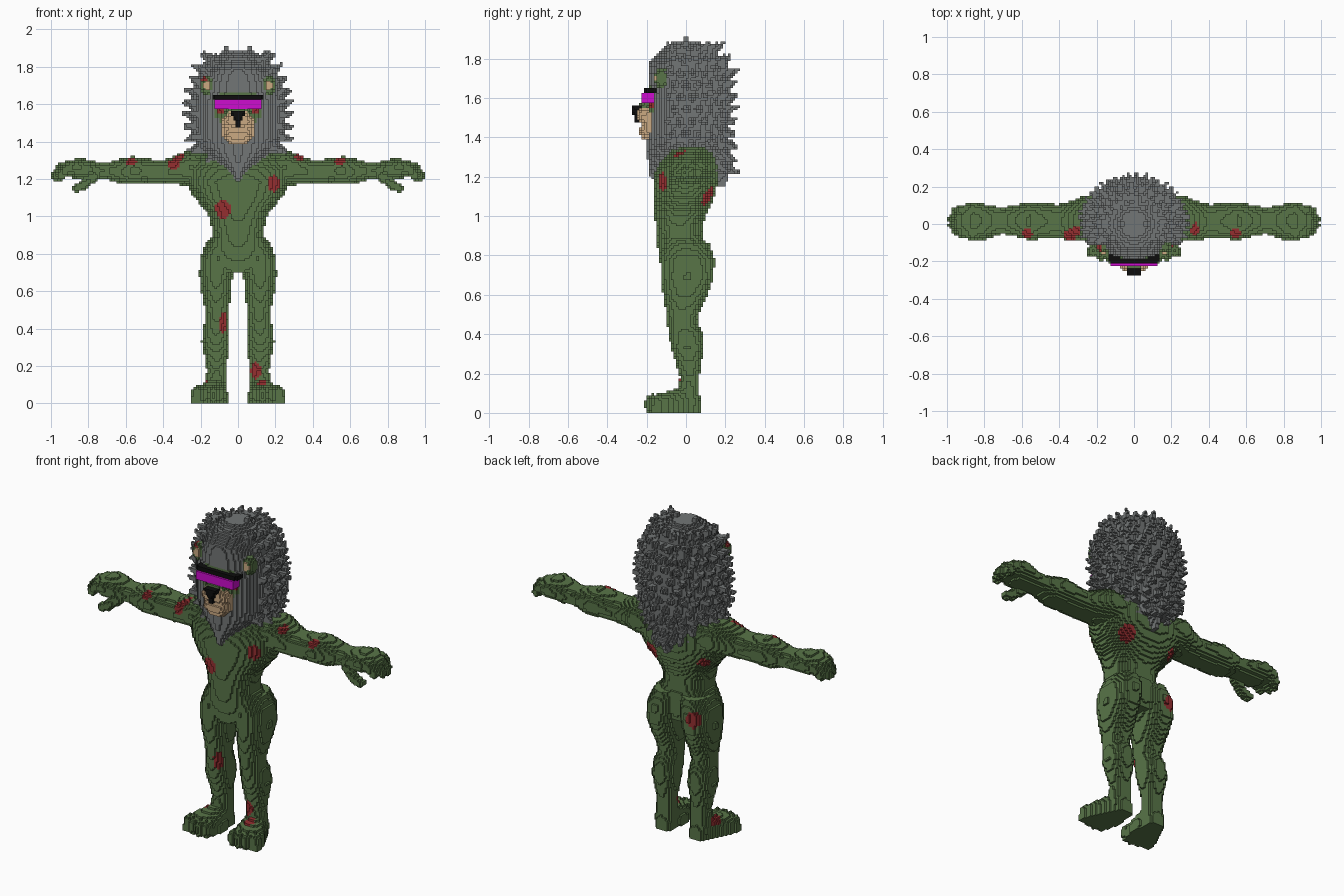
import bpy, math, random
from math import floor

random.seed(4)
V = 0.0125          # edge of one building block
grid = {}           # cell -> (part, colour)

COLOURS = {
    "green_skin": (0.098, 0.178, 0.064), "grey_fur": (0.17, 0.18, 0.18),
    "red_wound": (0.30, 0.028, 0.030), "tan_muzzle": (0.60, 0.40, 0.225),
    "black": (0.004, 0.004, 0.004), "magenta_lens": (0.61, 0.004, 0.62)}
NAMES = list(COLOURS)


def put(cell, part, colour, mirror):
    if cell[2] < 0:
        return
    grid[cell] = (part, colour)
    if mirror:
        grid[(-1 - cell[0], cell[1], cell[2])] = (part, colour)


def lerp_row(rows, t):
    for a, b in zip(rows, rows[1:]):
        if a[0] <= t <= b[0]:
            f = (t - a[0]) / (b[0] - a[0])
            return [p + (q - p) * f for p, q in zip(a, b)][1:]


def loft(part, colour, axis, rows, power=2.0, mirror=False):
    """Fill rounded cross-sections (t, b0, b1, c0, c1) along an axis."""
    rows = sorted(rows)
    others = [a for a in range(3) if a != axis]
    for i in range(floor(rows[0][0] / V), floor(rows[-1][0] / V) + 1):
        s = lerp_row(rows, (i + 0.5) * V)
        if not s:
            continue
        b0, b1, c0, c1 = s
        for j in range(floor(b0 / V), floor(b1 / V) + 1):
            u = abs(((j + 0.5) * V - (b0 + b1) / 2) / ((b1 - b0) / 2)) ** power
            for k in range(floor(c0 / V), floor(c1 / V) + 1):
                w = abs(((k + 0.5) * V - (c0 + c1) / 2) / ((c1 - c0) / 2)) ** power
                if u + w <= 1:
                    cell = [0, 0, 0]
                    cell[axis], cell[others[0]], cell[others[1]] = i, j, k
                    put(tuple(cell), part, colour, mirror)


def cells_in(c, r):
    lo = [floor((c[a] - r[a]) / V) for a in range(3)]
    hi = [floor((c[a] + r[a]) / V) for a in range(3)]
    for i in range(lo[0], hi[0] + 1):
        for j in range(lo[1], hi[1] + 1):
            for k in range(lo[2], hi[2] + 1):
                p = ((i + .5) * V, (j + .5) * V, (k + .5) * V)
                if sum(((p[a] - c[a]) / r[a]) ** 2 for a in range(3)) <= 1:
                    yield (i, j, k)


def blob(part, colour, c, r, mirror=False):
    for cell in list(cells_in(c, r)):
        put(cell, part, colour, mirror)


def sweep(part, colour, p, q, r0, r1, mirror=False, n=9):
    for s in range(n + 1):
        f = s / n
        r = r0 + (r1 - r0) * f
        blob(part, colour, [a + (b - a) * f for a, b in zip(p, q)], (r, r, r), mirror)


def box(part, colour, lo, hi):
    a = [round(v / V) for v in lo]
    b = [round(v / V) for v in hi]
    for i in range(a[0], b[0]):
        for j in range(a[1], b[1]):
            for k in range(a[2], b[2]):
                put((i, j, k), part, colour, False)


def sym(rows):
    return [(z, -h, h, y0, y1) for z, h, y0, y1 in rows]


G = "green_skin"
# torso
loft("torso", G, 2, sym([
    (.70, .15, -.12, .09), (.78, .185, -.135, .10), (.85, .17, -.145, .10),
    (.90, .14, -.15, .09), (.96, .145, -.155, .085), (1.02, .165, -.16, .11),
    (1.10, .235, -.165, .145), (1.18, .275, -.168, .165), (1.25, .29, -.15, .165),
    (1.30, .28, -.12, .155), (1.355, .2, -.08, .12)]), 2.3)
# legs
loft("legs", G, 2, [
    (.04, .06, .18, -.05, .07), (.12, .06, .172, -.04, .068), (.18, .06, .168, -.03, .067),
    (.25, .055, .18, -.05, .075), (.33, .045, .195, -.075, .092), (.40, .047, .187, -.087, .085),
    (.46, .05, .175, -.097, .055), (.52, .045, .18, -.102, .07), (.60, .037, .197, -.117, .11),
    (.68, .03, .207, -.127, .14), (.78, .01, .205, -.132, .147), (.86, .01, .17, -.12, .12)],
    2.2, True)
# feet with toes
loft("feet", G, 1, [
    (.07, .07, .155, -.06, .07), (.03, .058, .175, -.06, .115), (-.04, .055, .205, -.06, .125),
    (-.10, .055, .24, -.06, .105), (-.16, .07, .252, -.06, .09), (-.175, .08, .24, -.05, .08)],
    3, True)
for x, y in ((.09, -.165), (.133, -.172), (.177, -.165), (.222, -.145)):
    blob("feet", G, (x, y, .045), (.027, .036, .05), True)
# arms
loft("arms", G, 0, [
    (.15, -.09, .14, 1.16, 1.34), (.26, -.095, .155, 1.165, 1.355), (.33, -.085, .125, 1.17, 1.33),
    (.40, -.08, .105, 1.17, 1.30), (.50, -.08, .11, 1.175, 1.31), (.56, -.085, .115, 1.17, 1.322),
    (.62, -.07, .105, 1.17, 1.31), (.70, -.055, .09, 1.197, 1.288), (.75, -.06, .095, 1.20, 1.29),
    (.80, -.075, .107, 1.20, 1.305), (.86, -.082, .112, 1.20, 1.312), (.92, -.06, .10, 1.215, 1.295)],
    2.2, True)
# fingers and thumb
for y, tip in ((.08, .955), (.036, .973), (-.008, .97), (-.052, .945)):
    sweep("fingers", G, (.86, y, 1.265), (tip - .03, y * .9, 1.255), .035, .03, True)
    sweep("fingers", G, (tip - .03, y * .9, 1.25), (tip, y * .75, 1.217), .028, .026, True)
sweep("fingers", G, (.77, -.045, 1.215), (.83, -.065, 1.165), .03, .026, True)
sweep("fingers", G, (.83, -.065, 1.165), (.865, -.06, 1.15), .026, .024, True)

# mane: smooth core
mane = [(1.15, .02, -.10, .20), (1.20, .04, -.185, .22), (1.25, .085, -.19, .225),
        (1.30, .145, -.195, .22), (1.36, .215, -.195, .215), (1.42, .24, -.195, .215),
        (1.55, .255, -.19, .225), (1.62, .25, -.19, .225), (1.70, .23, -.19, .22),
        (1.78, .185, -.185, .185), (1.84, .13, -.13, .13), (1.885, .07, -.07, .07)]
loft("mane", "grey_fur", 2, sym(mane))
# mane: pointed tufts around sides, back and crown
for row in range(11):
    z = 1.26 + row * .056
    h, y0, y1 = lerp_row(mane, z)
    for s in range(15):
        a = math.radians(-28 + 236 * (s + .5 * (row % 2)) / 14.5)
        dx, dy = math.cos(a), math.sin(a)
        x, y = h * dx, (y0 + y1) / 2 + (y1 - y0) / 2 * dy
        lift = .05 * (z - 1.5) / .3 + random.uniform(-.01, .01)
        out = random.uniform(.03, .05)
        sweep("mane", "grey_fur", (x * .88, y - dy * .03, z),
              (x + dx * out, y + dy * out, z + lift), .035, .007, n=7)
for x, y, z in ((.065, 0, 1.91), (.07, .09, 1.87), (.15, .0, 1.865), (.135, -.08, 1.85),
                (.05, -.11, 1.85), (.05, .15, 1.86), (.2, .03, 1.80), (.11, .19, 1.81)):
    sweep("mane", "grey_fur", (x * .85, y * .85, z - .09), (x, y, z), .045, .009, True)

# face and bridge of the snout
loft("face", G, 2, sym([(1.49, .115, -.185, 0), (1.53, .135, -.192, 0),
                        (1.60, .14, -.197, 0), (1.66, .12, -.19, 0)]), 2.8)
blob("face", G, (0, -.19, 1.56), (.07, .05, .03))
# ears
blob("ears", G, (.168, -.125, 1.70), (.036, .04, .05), True)
for cell in cells_in((.163, -.16, 1.70), (.02, .03, .032)):
    if cell in grid and grid[cell][0] == "ears":
        put(cell, "ears", "tan_muzzle", True)
# muzzle and nose
loft("muzzle", "tan_muzzle", 2, sym([
    (1.385, .05, -.22, -.12), (1.43, .082, -.243, -.12), (1.465, .085, -.225, -.12),
    (1.475, .088, -.228, -.12), (1.50, .092, -.255, -.12), (1.54, .07, -.255, -.12),
    (1.56, .045, -.24, -.12)]), 2.6)
loft("nose", "black", 2, sym([
    (1.475, .014, -.26, -.2), (1.51, .015, -.264, -.2), (1.53, .03, -.275, -.2),
    (1.5625, .038, -.277, -.2)]), 5)
# visor
box("visor_lens", "magenta_lens", (-.125, -.225, 1.575), (.125, -.1625, 1.625))
box("visor_frame", "black", (-.125, -.2125, 1.625), (.125, -.1375, 1.65))
for x0, x1 in ((-.1375, -.125), (.125, .1375)):
    box("visor_frame", "black", (x0, -.2, 1.625), (x1, -.125, 1.65))

# wounds: recolour skin cells inside small ellipsoids
for c, r in (((-.57, -.05, 1.29), (.033, .035, .025)), ((-.34, -.06, 1.28), (.035, .05, .035)),
             ((-.31, -.04, 1.315), (.025, .04, .03)), ((.325, -.03, 1.31), (.025, .04, .03)),
             ((.545, -.05, 1.295), (.033, .035, .025)), ((.19, -.12, 1.175), (.035, .06, .045)),
             ((-.085, -.16, 1.035), (.047, .05, .055)), ((-.078, -.08, .43), (.022, .05, .06)),
             ((.095, -.03, .175), (.032, .05, .045)), ((.13, -.07, .105), (.03, .035, .03)),
             ((.145, .13, 1.10), (.045, .07, .055)), ((-.19, .12, 1.09), (.035, .07, .045)),
             ((-.14, .12, .755), (.04, .06, .05)), ((-.18, -.02, .10), (.03, .04, .03)),
             ((-.185, -.14, 1.735), (.018, .03, .015)), ((.095, -.19, 1.565), (.025, .04, .015)),
             ((-.095, -.19, 1.565), (.025, .04, .015))):
    for cell in cells_in(c, r):
        if cell in grid and grid[cell][1] == G:
            grid[cell] = (grid[cell][0], "red_wound")

# block faces: keep only the outside of the figure, one object per part
SIDES = [((1, 0, 0), ((1, 0, 0), (1, 1, 0), (1, 1, 1), (1, 0, 1))),
         ((-1, 0, 0), ((0, 0, 0), (0, 0, 1), (0, 1, 1), (0, 1, 0))),
         ((0, 1, 0), ((0, 1, 0), (0, 1, 1), (1, 1, 1), (1, 1, 0))),
         ((0, -1, 0), ((0, 0, 0), (1, 0, 0), (1, 0, 1), (0, 0, 1))),
         ((0, 0, 1), ((0, 0, 1), (1, 0, 1), (1, 1, 1), (0, 1, 1))),
         ((0, 0, -1), ((0, 0, 0), (0, 1, 0), (1, 1, 0), (1, 0, 0)))]
mats = []
for name, col in COLOURS.items():
    m = bpy.data.materials.new(name)
    m.diffuse_color = (*col, 1)
    mats.append(m)
parts = {}
for (i, j, k), (part, colour) in grid.items():
    verts, faces, ids = parts.setdefault(part, ({}, [], []))
    for (a, b, c), quad in SIDES:
        if (i + a, j + b, k + c) not in grid:
            faces.append([verts.setdefault((i + x, j + y, k + z), len(verts))
                          for x, y, z in quad])
            ids.append(NAMES.index(colour))
for part, (verts, faces, ids) in parts.items():
    used = sorted(set(ids))
    mesh = bpy.data.meshes.new(part)
    mesh.from_pydata([(x * V, y * V, z * V) for x, y, z in verts], [], faces)
    for u in used:
        mesh.materials.append(mats[u])
    for poly, u in zip(mesh.polygons, ids):
        poly.material_index = used.index(u)
    bpy.context.collection.objects.link(bpy.data.objects.new(part, mesh))
